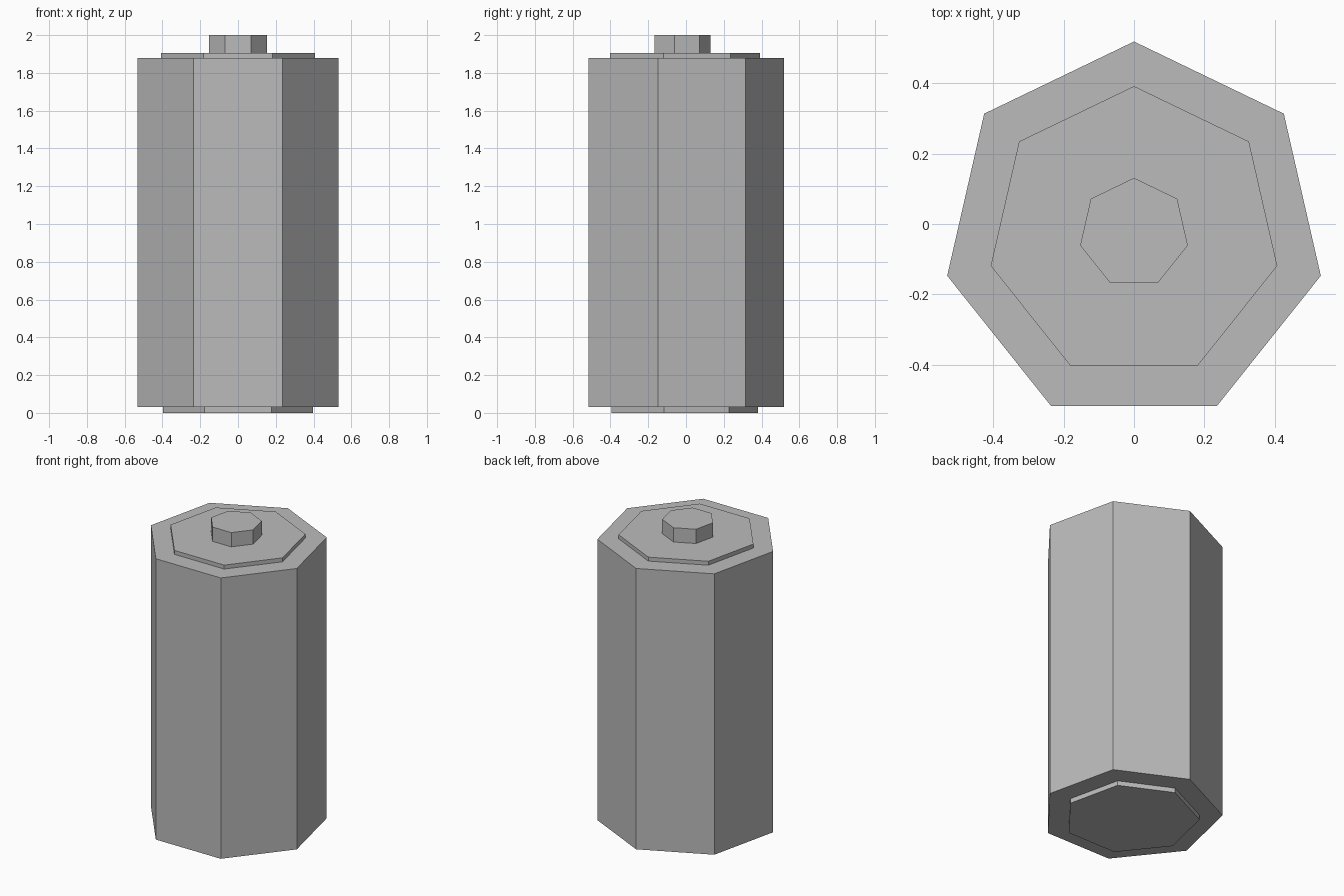
import bpy

cube = bpy.data.objects.get("Cube")
if cube:
    bpy.data.objects.remove(cube, do_unlink=True)

# Single plain grey
grey = bpy.data.materials.new("plain_grey")
grey.use_nodes = True
colour = (0.5, 0.5, 0.5, 1.0)
grey.diffuse_color = colour
grey.node_tree.nodes["Principled BSDF"].inputs["Base Color"].default_value = colour

SIDES = 7
CENTRE_Y = -0.026  # centres the bounds of a heptagon pointing to the back


def prism(name, radius, bottom, top):
    """Upright seven-sided prism with one corner towards +y."""
    bpy.ops.mesh.primitive_cylinder_add(
        vertices=SIDES, radius=radius, depth=top - bottom,
        location=(0, CENTRE_Y, (bottom + top) / 2))
    obj = bpy.context.object
    obj.name = name
    obj.data.name = name
    obj.data.materials.append(grey)
    return obj


# Stacked parts from the ground up
prism("bottom_contact", 0.408, 0.0, 0.031)
prism("casing", 0.545, 0.031, 1.88)
prism("top_plate", 0.418, 1.88, 1.906)
prism("top_terminal", 0.157, 1.906, 2.0)
